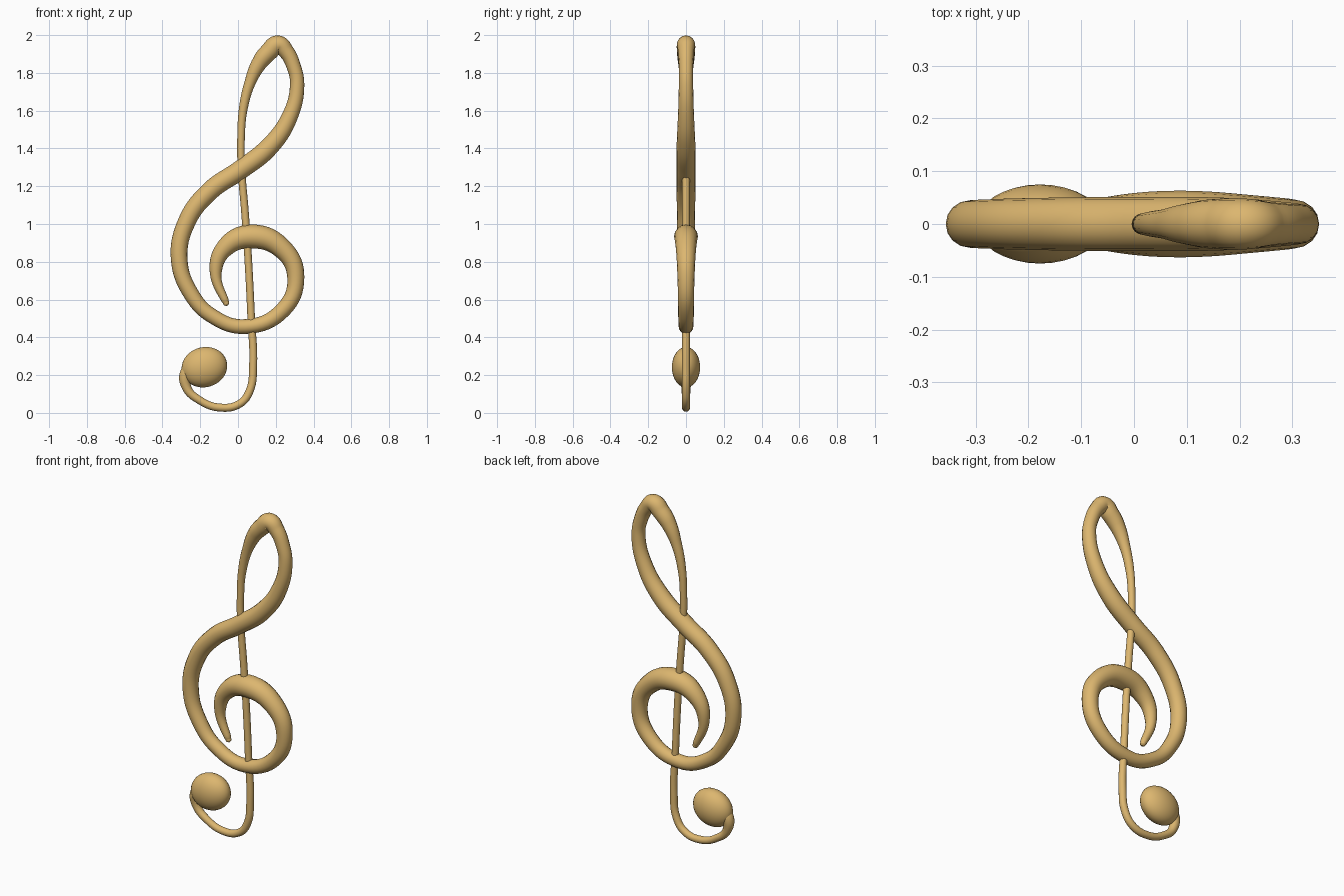
import bpy
from math import radians

mat = bpy.data.materials.new("gold")
mat.diffuse_color = (0.72, 0.47, 0.16, 1)

# One continuous stroke as (x, z, radius): curl tip, spiral, upper loop, stem, hook
stroke = [
    (-0.056, 0.568, 0.004), (-0.059, 0.574, 0.014), (-0.067, 0.592, 0.019),
    (-0.118, 0.74, 0.031), (-0.07, 0.872, 0.048), (0.07, 0.934, 0.063),
    (0.242, 0.862, 0.053), (0.306, 0.715, 0.045), (0.24, 0.547, 0.042),
    (0.04, 0.457, 0.039), (-0.14, 0.515, 0.039), (-0.245, 0.625, 0.041),
    (-0.311, 0.81, 0.044), (-0.27, 1.015, 0.047), (-0.147, 1.176, 0.05),
    (0.01, 1.285, 0.051), (0.165, 1.408, 0.05), (0.27, 1.56, 0.043),
    (0.313, 1.735, 0.038), (0.293, 1.84, 0.038), (0.253, 1.916, 0.042),
    (0.212, 1.95, 0.048), (0.165, 1.913, 0.048), (0.115, 1.855, 0.042),
    (0.066, 1.755, 0.030), (0.028, 1.61, 0.023), (0.016, 1.45, 0.020),
    (0.018, 1.3, 0.020), (0.038, 1.05, 0.020), (0.055, 0.8, 0.020),
    (0.07, 0.5, 0.020), (0.08, 0.25, 0.021), (0.062, 0.117, 0.021),
    (0.01, 0.049, 0.021), (-0.095, 0.028, 0.021), (-0.205, 0.068, 0.021),
    (-0.272, 0.135, 0.025), (-0.27, 0.215, 0.035), (-0.22, 0.25, 0.03),
]
curve = bpy.data.curves.new("clef_stroke", 'CURVE')
curve.dimensions = '3D'
curve.bevel_depth = 1.0
curve.bevel_resolution = 6
curve.resolution_u = 8
curve.use_fill_caps = True
spline = curve.splines.new('BEZIER')
spline.radius_interpolation = 'CARDINAL'
spline.bezier_points.add(len(stroke) - 1)
for p, (x, z, r) in zip(spline.bezier_points, stroke):
    p.co = (x, 0, z)
    p.radius = r
    p.handle_left_type = p.handle_right_type = 'AUTO'
body = bpy.data.objects.new("clef_stroke", curve)
bpy.context.collection.objects.link(body)
bpy.context.view_layer.objects.active = body
body.select_set(True)
bpy.ops.object.convert(target='MESH')
body = bpy.context.object
body.data.materials.clear()
body.data.materials.append(mat)
bpy.ops.object.shade_smooth()
bpy.ops.object.select_all(action='DESELECT')

# Flattened ball ending the hook
bpy.ops.mesh.primitive_uv_sphere_add(segments=32, ring_count=16, radius=1,
                                     location=(-0.178, 0, 0.242),
                                     rotation=(0, radians(-15), 0))
ball = bpy.context.object
ball.name = "end_ball"
ball.scale = (0.122, 0.075, 0.106)
ball.data.materials.append(mat)
bpy.ops.object.shade_smooth()
